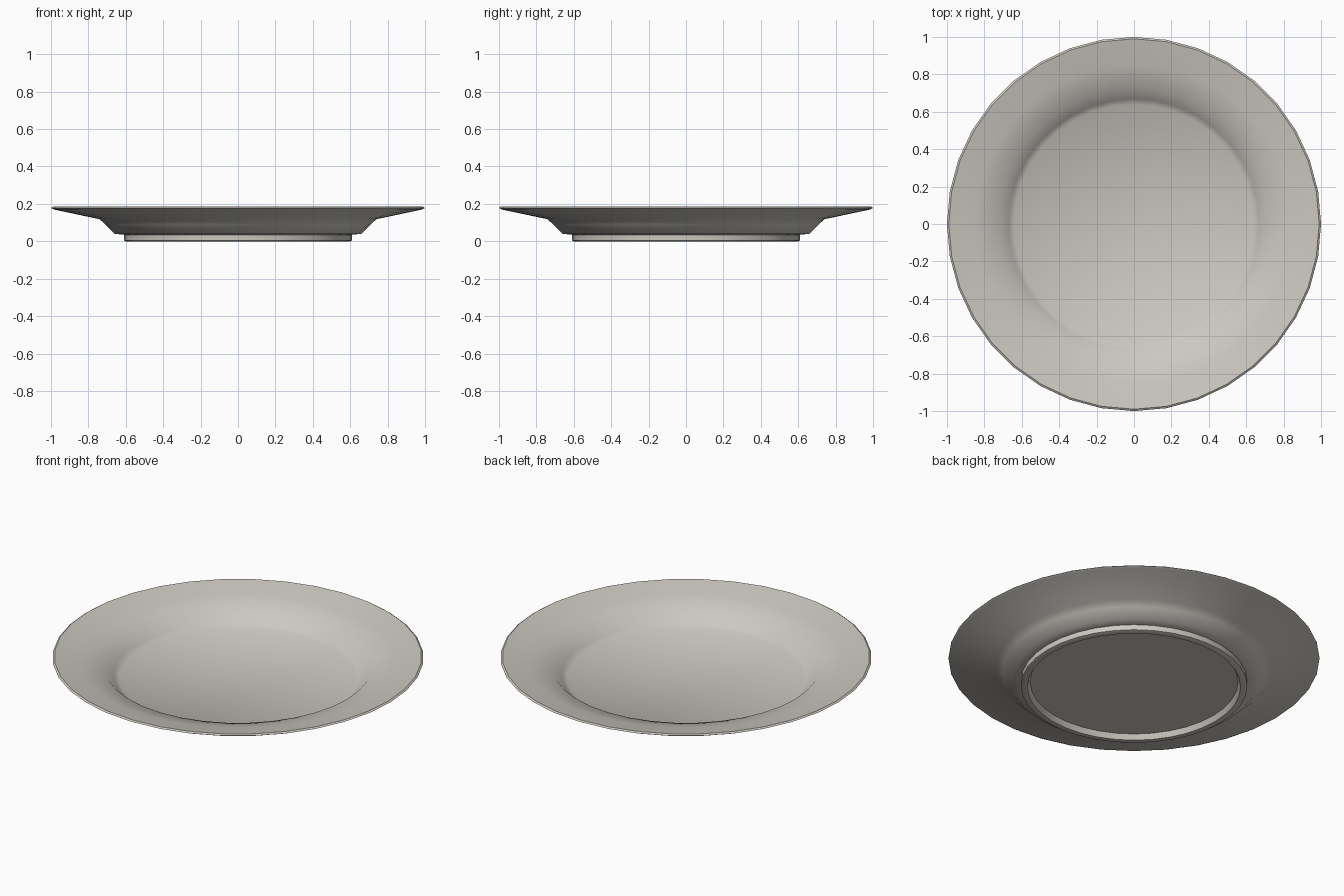
import bpy, math

if "Cube" in bpy.data.objects:
    bpy.data.objects.remove(bpy.data.objects["Cube"])

SEGMENTS = 36

# one glazed ceramic colour
glaze = bpy.data.materials.new("warm grey glaze")
glaze.diffuse_color = (0.60, 0.575, 0.53, 1.0)
glaze.use_nodes = True
glaze.node_tree.nodes["Principled BSDF"].inputs["Base Color"].default_value = glaze.diffuse_color

# plate cross-section (radius, height), from top centre round to bottom centre
profile = [
    (0.0, 0.05), (0.64, 0.055), (0.67, 0.075), (0.72, 0.125),   # well and inner wall
    (0.85, 0.157), (0.99, 0.185), (1.0, 0.178), (0.985, 0.17),  # flange and lip
    (0.74, 0.118), (0.71, 0.09), (0.66, 0.04), (0.61, 0.035),   # underside
    (0.61, 0.004), (0.60, 0.0), (0.575, 0.0), (0.56, 0.03),     # foot ring
    (0.0, 0.03),                                                # base
]


def lathe(name, points, segments, material):
    verts, faces, rings = [], [], []
    for r, z in points:
        n = 1 if r == 0 else segments
        rings.append(list(range(len(verts), len(verts) + n)))
        for i in range(n):
            a = 2 * math.pi * i / segments
            verts.append((r * math.cos(a), r * math.sin(a), z))
    for a, b in zip(rings, rings[1:]):
        for i in range(segments):
            j = (i + 1) % segments
            if len(a) == 1:
                faces.append((a[0], b[i], b[j]))
            elif len(b) == 1:
                faces.append((a[i], b[0], a[j]))
            else:
                faces.append((a[i], b[i], b[j], a[j]))
    mesh = bpy.data.meshes.new(name)
    mesh.from_pydata(verts, [], faces)
    mesh.materials.append(material)
    obj = bpy.data.objects.new(name, mesh)
    bpy.context.collection.objects.link(obj)
    return obj


# dinner plate
plate = lathe("plate", profile, SEGMENTS, glaze)
bpy.context.view_layer.objects.active = plate
plate.select_set(True)
bpy.ops.object.shade_smooth_by_angle(angle=math.radians(40))
